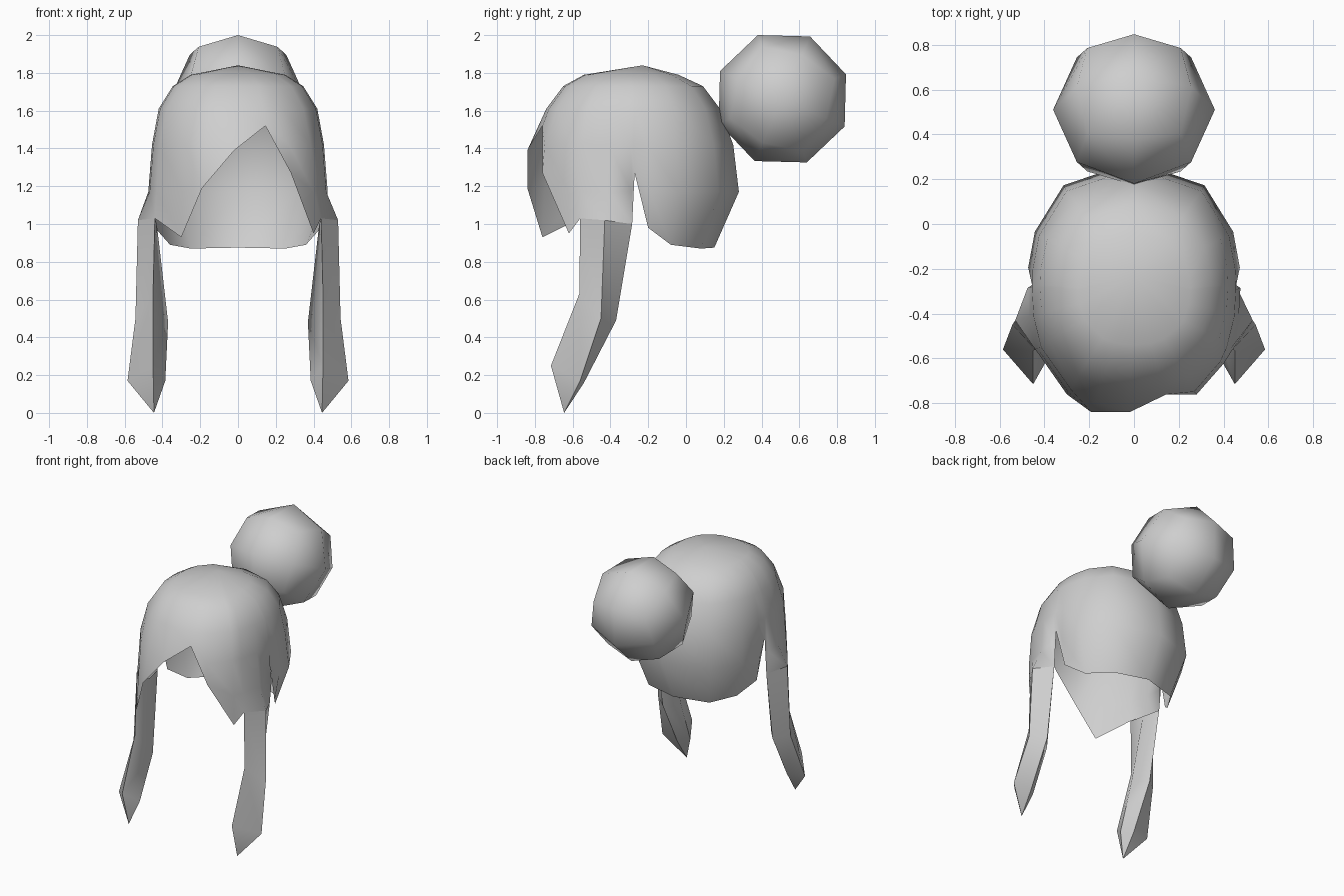
import bpy, bmesh, math
from mathutils import Vector, Matrix

cube = bpy.data.objects.get("Cube")
if cube:
    bpy.data.objects.remove(cube, do_unlink=True)

grey = bpy.data.materials.new("light_grey")
grey.use_nodes = True
colour = (0.62, 0.62, 0.62, 1)
grey.diffuse_color = colour
grey.node_tree.nodes["Principled BSDF"].inputs["Base Color"].default_value = colour


def finish(name, bm, angle, closed=True):
    if closed:
        bmesh.ops.recalc_face_normals(bm, faces=bm.faces)
    mesh = bpy.data.meshes.new(name)
    bm.to_mesh(mesh)
    bm.free()
    mesh.materials.append(grey)
    obj = bpy.data.objects.new(name, mesh)
    bpy.context.collection.objects.link(obj)
    bpy.ops.object.select_all(action="DESELECT")
    obj.select_set(True)
    bpy.context.view_layer.objects.active = obj
    bpy.ops.object.shade_smooth_by_angle(angle=math.radians(angle))
    return obj


def skin(bm, columns):
    """Quads or triangles between neighbouring rows of verts, closed round."""
    for a, b in zip(columns, columns[1:] + columns[:1]):
        for i in range(len(a) - 1):
            ring = []
            for v in (a[i], a[i + 1], b[i + 1], b[i]):
                if v not in ring:
                    ring.append(v)
            if len(ring) > 2:
                bm.faces.new(ring)


# Cap: cross-sections as height, front y, back y, half width
SECTIONS = [(1.79, -0.54, -0.04, 0.25), (1.73, -0.65, 0.09, 0.345),
            (1.61, -0.74, 0.18, 0.42), (1.42, -0.825, 0.25, 0.455),
            (1.17, -0.84, 0.28, 0.475)]
POWER = 2.3

# Hairline, from the left of the parting round the back to the right
side = [(0.44, -0.56, 1.03), (0.53, -0.43, 1.02), (0.46, -0.285, 1.0),
        (0.455, -0.272, 1.27), (0.44, -0.2, 0.98), (0.36, -0.08, 0.89),
        (0.25, 0.08, 0.87)]
hairline = [(0.145, -0.76, 1.52), (0.28, -0.76, 1.27), (0.40, -0.62, 0.95)]
hairline += side + [(0, 0.15, 0.875)]
hairline += [(-x, y, z) for x, y, z in reversed(side)]
hairline += [(-0.30, -0.76, 0.93), (-0.19, -0.84, 1.19), (-0.02, -0.84, 1.39)]


def section_point(angle, section):
    z, front, back, width = section
    depth = (back - front) / 2
    c, s = math.cos(angle), math.sin(angle)
    r = (abs(c / width) ** POWER + abs(s / depth) ** POWER) ** (-1 / POWER)
    return (r * c, (front + back) / 2 + r * s, z)


bm = bmesh.new()
crown = bm.verts.new((0, -0.23, 1.84))
columns = []
for x, y, z in hairline:
    angle = math.atan2(y + 0.28, x)
    column = [crown]
    rim = bm.verts.new((x, y, z))
    for section in SECTIONS:
        above = section[0] > z + 0.04
        column.append(bm.verts.new(section_point(angle, section)) if above else rim)
    columns.append(column + [rim])
skin(bm, columns)
finish("hair_cap", bm, 60, closed=False)

# Side locks: rings of front, outer, back and inner points, ending in a tip
LOCK = [[(0.44, -0.56, 1.03), (0.53, -0.43, 1.02), (0.46, -0.285, 1.0), (0.43, -0.42, 1.0)],
        [(0.45, -0.565, 0.63), (0.543, -0.45, 0.5), (0.45, -0.37, 0.49), (0.37, -0.47, 0.48)],
        [(0.45, -0.715, 0.25), (0.585, -0.56, 0.17), (0.45, -0.54, 0.16), (0.385, -0.6, 0.17)]]
for name, sign in (("left_lock", 1), ("right_lock", -1)):
    bm = bmesh.new()
    tip = bm.verts.new((sign * 0.445, -0.645, 0))
    rings = [[bm.verts.new((sign * x, y, z)) for x, y, z in ring] for ring in LOCK]
    skin(bm, [list(col) + [tip] for col in zip(*rings)])
    finish(name, bm, 50)

# Bun: a rounded, once-divided cube tilted on the back of the head
bm = bmesh.new()
bmesh.ops.create_cube(bm, size=2)
bmesh.ops.subdivide_edges(bm, edges=bm.edges[:], cuts=1, use_grid_fill=True)
for v in bm.verts:
    v.co = v.co.normalized() * 0.361
bm.transform(Matrix.Translation((0, 0.51, 1.663)) @ Matrix.Rotation(math.radians(-24), 4, "X"))
finish("bun", bm, 60)
